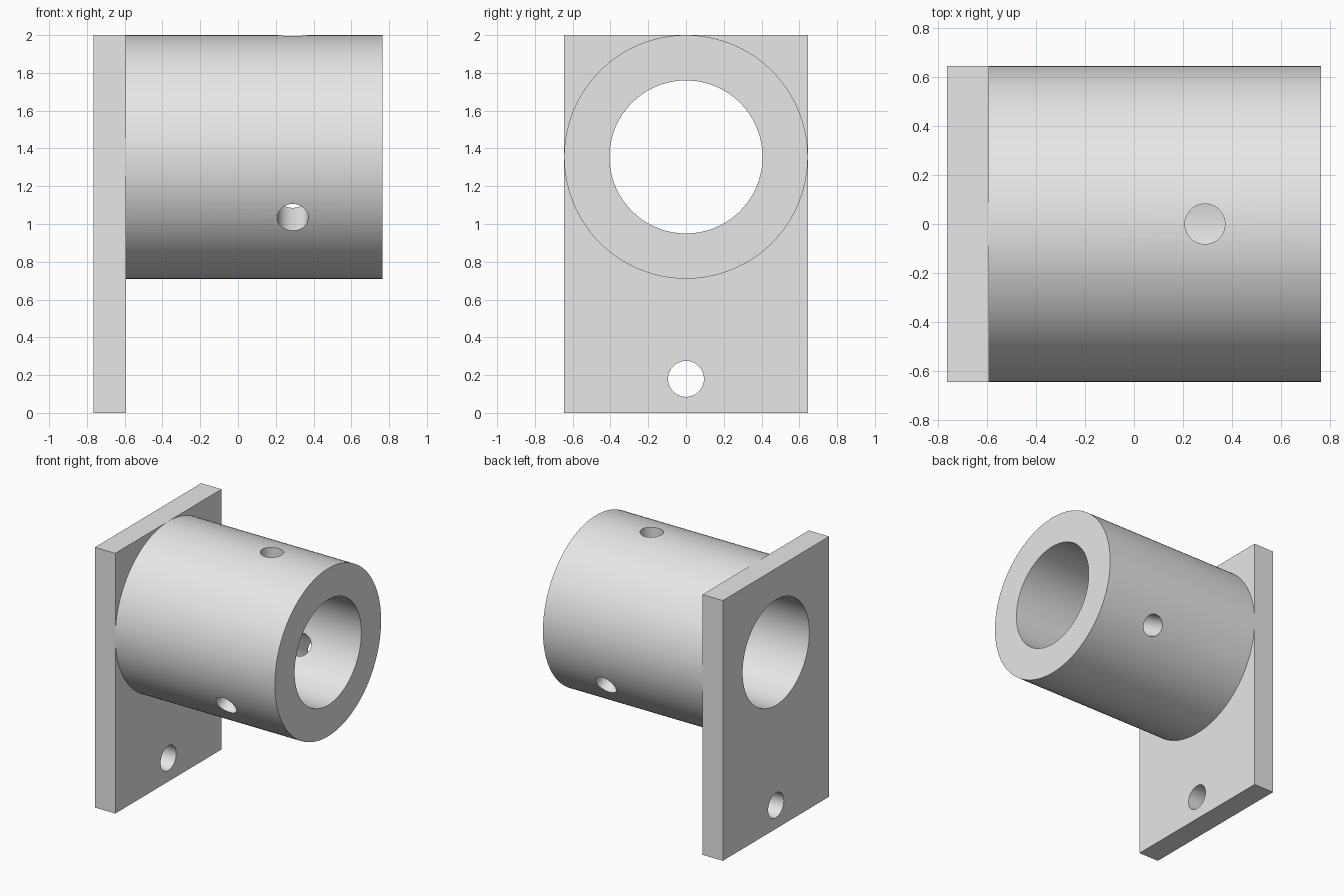
import bpy
import math
from mathutils import Vector

cube = bpy.data.objects.get("Cube")
if cube:
    bpy.data.objects.remove(cube, do_unlink=True)

# Main dimensions
X_BACK, X_FACE, X_END = -0.765, -0.592, 0.765
HALF_WIDTH = 0.645
AXIS_Z = 2.0 - HALF_WIDTH
BORE = 0.405

grey = bpy.data.materials.new("light grey metal")
grey.use_nodes = True
colour = (0.8, 0.8, 0.8, 1.0)
grey.diffuse_color = colour
grey.node_tree.nodes["Principled BSDF"].inputs["Base Color"].default_value = colour


def rod(name, start, end, radius, sides=128):
    """Solid cylinder running between two points."""
    start, end = Vector(start), Vector(end)
    axis = end - start
    bpy.ops.mesh.primitive_cylinder_add(
        vertices=sides, radius=radius, depth=axis.length, location=(start + end) / 2,
        rotation=axis.to_track_quat("Z", "Y").to_euler())
    obj = bpy.context.object
    obj.name = name
    return obj


def cut(target, cutter):
    """Subtract the cutter from the target, then discard it."""
    cutter.hide_render = True
    mod = target.modifiers.new("hole", "BOOLEAN")
    mod.operation = "DIFFERENCE"
    mod.solver = "EXACT"
    mod.object = cutter
    bpy.context.view_layer.objects.active = target
    bpy.ops.object.modifier_apply(modifier=mod.name)
    bpy.data.objects.remove(cutter, do_unlink=True)


def finish(obj):
    """Colour the part and smooth its round surfaces."""
    obj.data.materials.clear()
    obj.data.materials.append(grey)
    bpy.ops.object.select_all(action="DESELECT")
    obj.select_set(True)
    bpy.context.view_layer.objects.active = obj
    bpy.ops.object.shade_smooth_by_angle(angle=math.radians(30))


# Mounting plate with the bore and a bolt hole
bpy.ops.mesh.primitive_cube_add(size=1, location=((X_BACK + X_FACE) / 2, 0, 1))
plate = bpy.context.object
plate.name = "mounting_plate"
plate.scale = (X_FACE - X_BACK, 2 * HALF_WIDTH, 2)
bpy.ops.object.transform_apply(location=False, rotation=False, scale=True)
for z, radius in ((AXIS_Z, BORE), (0.18, 0.095)):
    cut(plate, rod("plate_cutter", (-1, 0, z), (-0.4, 0, z), radius))
finish(plate)

# Tube with a through bore
tube = rod("tube", (X_FACE, 0, AXIS_Z), (X_END, 0, AXIS_Z), HALF_WIDTH)
cut(tube, rod("bore_cutter", (-1, 0, AXIS_Z), (1, 0, AXIS_Z), BORE))

# Three radial screw holes, evenly spaced around the tube
for i in range(3):
    angle = math.radians(90 + 120 * i)
    out = Vector((0, math.cos(angle), math.sin(angle)))
    centre = Vector((0.29, 0, AXIS_Z))
    cut(tube, rod("screw_cutter", centre + out * 0.1, centre + out * 0.8, 0.082, 64))
finish(tube)
